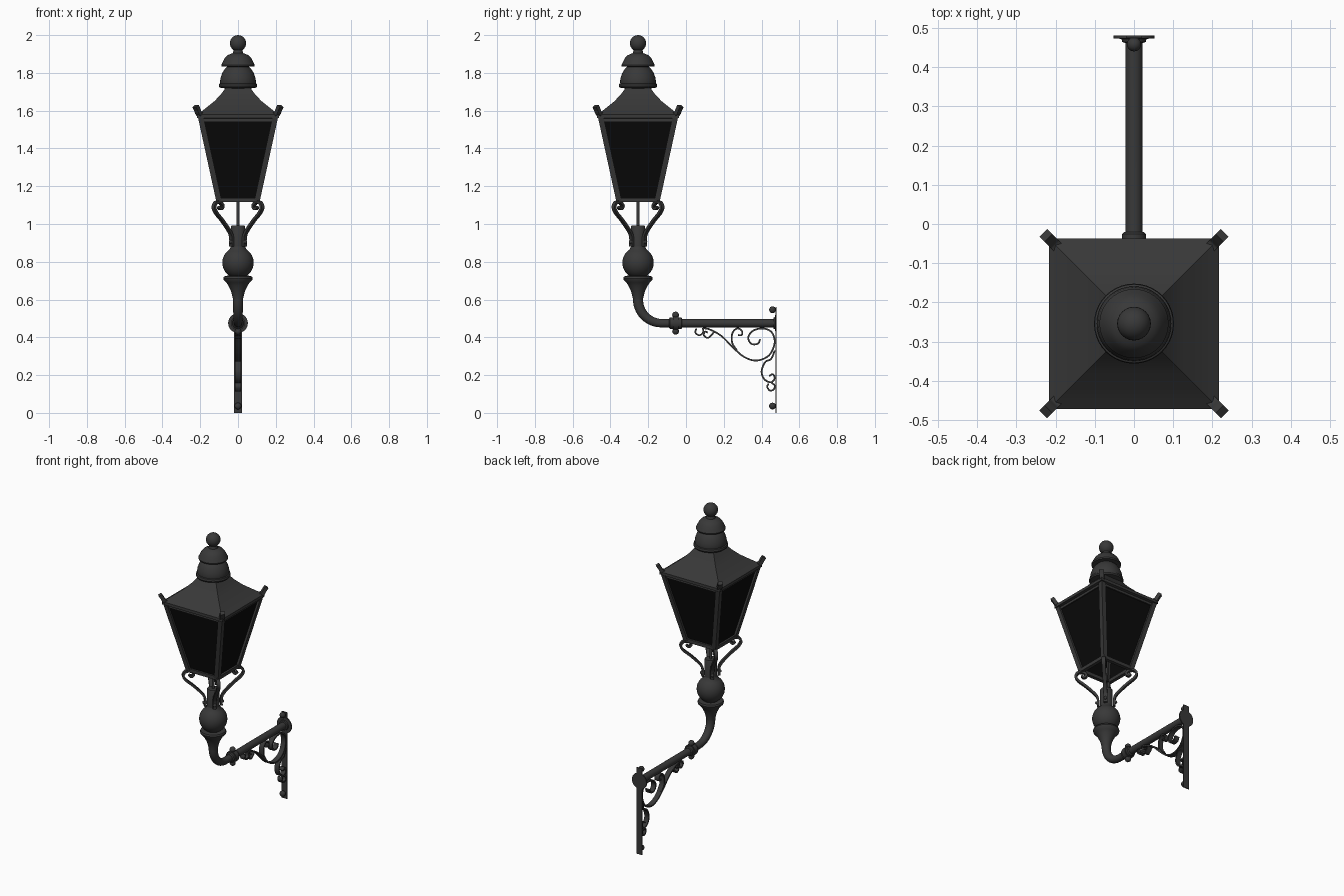
import bpy, bmesh, math
from mathutils import Vector, Matrix

if "Cube" in bpy.data.objects:
    bpy.data.objects.remove(bpy.data.objects["Cube"])

CY = -0.254  # lantern axis in y

def mat(name, c):
    m = bpy.data.materials.new(name)
    m.diffuse_color = (c, c, c, 1)
    m.use_nodes = True
    m.node_tree.nodes["Principled BSDF"].inputs["Base Color"].default_value = m.diffuse_color
    return m

IRON = mat("dark_iron", 0.04)
GLASS = mat("black_glass", 0.003)

def finish(name, bm, material=IRON, angle=35, recalc=True):
    if recalc:
        bmesh.ops.recalc_face_normals(bm, faces=bm.faces)
    me = bpy.data.meshes.new(name)
    bm.to_mesh(me)
    bm.free()
    ob = bpy.data.objects.new(name, me)
    bpy.context.collection.objects.link(ob)
    me.materials.append(material)
    bpy.ops.object.select_all(action='DESELECT')
    ob.select_set(True)
    bpy.context.view_layer.objects.active = ob
    bpy.ops.object.shade_smooth_by_angle(angle=math.radians(angle))
    return ob

def loft(bm, rings, closed_ends=True):
    rows = [[bm.verts.new(p) for p in r] for r in rings]
    n = len(rows[0])
    for a, b in zip(rows, rows[1:]):
        for i in range(n):
            j = (i + 1) % n
            bm.faces.new((a[i], a[j], b[j], b[i]))
    if closed_ends:
        bm.faces.new(rows[0][::-1])
        bm.faces.new(rows[-1])

def lathe(name, profile, matrix=None, sides=40):
    # profile of (radius, height) turned about local z
    matrix = matrix or Matrix.Translation((0, CY, 0))
    bm = bmesh.new()
    loft(bm, [[matrix @ Vector((r * math.cos(2 * math.pi * i / sides),
                                r * math.sin(2 * math.pi * i / sides), z))
               for i in range(sides)] for r, z in profile])
    return finish(name, bm)

def square(hw, z):
    return [Vector((sx * hw, CY + sy * hw, z)) for sx, sy in ((-1, -1), (1, -1), (1, 1), (-1, 1))]

def sphere(name, center, r):
    bm = bmesh.new()
    bmesh.ops.create_uvsphere(bm, u_segments=24, v_segments=14, radius=r,
                              matrix=Matrix.Translation(center))
    return finish(name, bm)

def box(name, center, size):
    bm = bmesh.new()
    bmesh.ops.create_cube(bm, size=1, matrix=Matrix.Translation(center) @ Matrix.Diagonal((*size, 1)))
    return finish(name, bm)

def smooth_path(pts, steps=6):
    # Catmull-Rom through the given points
    p = [Vector(q) for q in pts]
    p = [2 * p[0] - p[1]] + p + [2 * p[-1] - p[-2]]
    out = []
    for a, b, c, d in zip(p, p[1:], p[2:], p[3:]):
        for k in range(steps):
            t = k / steps
            out.append(0.5 * (2 * b + (c - a) * t + (2 * a - 5 * b + 4 * c - d) * t * t
                              + (3 * b - a - 3 * c + d) * t ** 3))
    return out + [p[-2]]

def ribbon(name, pts, origin, direction, thick, width):
    # flat bar bent along a path in the vertical plane of "direction"
    path = smooth_path(pts)
    d = Vector(direction).normalized()
    up = Vector((0, 0, 1))
    side = d.cross(up) * width / 2
    rings = []
    for i, p in enumerate(path):
        t = (path[min(i + 1, len(path) - 1)] - path[max(i - 1, 0)]).normalized()
        n = (d * -t.y + up * t.x) * thick / 2
        c = Vector(origin) + d * p.x + up * p.y
        rings.append([c + n + side, c + n - side, c - n - side, c - n + side])
    bm = bmesh.new()
    loft(bm, rings)
    return finish(name, bm)

def bar(name, a, b, half):
    # square-section bar with horizontal ends
    bm = bmesh.new()
    loft(bm, [[Vector(c) + Vector((sx * half, sy * half, 0))
               for sx, sy in ((-1, -1), (1, -1), (1, 1), (-1, 1))] for c in (a, b)])
    return finish(name, bm)

# roof: concave four-sided hood with eaves
bm = bmesh.new()
loft(bm, [square(*p) for p in ((0.2, 1.557), (0.217, 1.562), (0.217, 1.58), (0.19, 1.598), (0.165, 1.618),
                               (0.125, 1.65), (0.09, 1.687), (0.06, 1.728))])
finish("roof", bm, angle=30)

# domed vent, cap and ball finial
lathe("vent_dome", [(0.05, 1.715), (0.098, 1.722), (0.102, 1.73), (0.1, 1.742), (0.094, 1.745),
                    (0.095, 1.755), (0.092, 1.775), (0.083, 1.8), (0.07, 1.82), (0.058, 1.832),
                    (0.056, 1.84)])
lathe("vent_cap", [(0.05, 1.832), (0.086, 1.834), (0.088, 1.842), (0.08, 1.858), (0.07, 1.878),
                   (0.056, 1.893), (0.04, 1.9), (0.027, 1.905), (0.022, 1.93)])
sphere("ball_finial", (0, CY, 1.957), 0.043)

# glass panes
bm = bmesh.new()
loft(bm, [square(0.102, 1.13), square(0.2, 1.565)], closed_ends=False)
finish("glass_panes", bm, GLASS)

# corner posts, ears, rails and scroll brackets
for k, (sx, sy) in enumerate(((-1, -1), (1, -1), (1, 1), (-1, 1))):
    bar(f"corner_post_{k}", (sx * 0.1, CY + sy * 0.1, 1.12), (sx * 0.197, CY + sy * 0.197, 1.565), 0.015)
    ribbon(f"corner_ear_{k}", [(0.27, 1.575), (0.293, 1.585), (0.305, 1.605), (0.318, 1.625)],
           (0, CY, 0), (sx, sy, 0), 0.022, 0.028)
    ribbon(f"scroll_bracket_{k}", [(0.048, 0.88), (0.049, 0.93), (0.067, 0.965), (0.12, 1.02), (0.165, 1.06),
                                   (0.18, 1.09), (0.165, 1.114), (0.135, 1.114), (0.117, 1.095),
                                   (0.13, 1.08), (0.145, 1.09)],
           (0, CY, 0), (sx, sy, 0), 0.014, 0.022)
    sphere(f"bracket_bolt_{k}", (sx * 0.039, CY + sy * 0.039, 0.905), 0.01)
    for part, h, z, s in (("bottom", 0.105, 1.127, 0.022), ("top", 0.192, 1.553, 0.02)):
        if sx == sy:
            box(f"{part}_rail_x_{k}", (0, CY + sy * h, z), (2 * h + s, s, s))
            box(f"{part}_rail_y_{k}", (sx * h, CY, z), (s, 2 * h + s, s))

# supply rod, collar and turned column
lathe("supply_rod", [(0.008, 0.98), (0.008, 1.14)], sides=16)
lathe("collar", [(0.038, 0.86), (0.038, 0.985), (0.034, 0.992)])
ball = [(0.083 * math.cos(a), 0.795 + 0.083 * math.sin(a))
        for a in (math.radians(d) for d in range(-60, 66, 9))]
lathe("column", [(0.025, 0.585), (0.028, 0.61), (0.037, 0.645), (0.052, 0.675), (0.062, 0.69),
                 (0.075, 0.702), (0.078, 0.712), (0.074, 0.722), (0.055, 0.727)] + ball + [(0.036, 0.885)])

# elbow and horizontal arm
bm = bmesh.new()
R, zc = 0.125, 0.475
spine = [(Vector((0, CY, 0.6)), 0)] + [
    (Vector((0, CY + R - R * math.cos(a), zc + R - R * math.sin(a))), a)
    for a in (math.radians(d) for d in range(0, 91, 6))][1:] + [(Vector((0, 0.472, zc)), math.pi / 2)]
rings = []
for c, a in spine:
    n = Vector((0, math.cos(a), math.sin(a)))
    r = 0.027 - 0.005 * a / (math.pi / 2)
    rings.append([c + r * (math.cos(t) * Vector((1, 0, 0)) + math.sin(t) * n)
                  for t in (2 * math.pi * i / 28 for i in range(28))])
loft(bm, rings)
finish("arm", bm)

# arm coupling with bolts
along_y = Matrix.Translation((0, 0, zc)) @ Matrix.Rotation(-math.pi / 2, 4, 'X')
lathe("arm_coupling", [(0.024, -0.09), (0.03, -0.085), (0.03, -0.07), (0.037, -0.07), (0.037, -0.04),
                       (0.03, -0.04), (0.03, -0.025), (0.024, -0.02)], along_y)
for s in (-1, 1):
    sphere("coupling_bolt", (0, -0.055, zc + s * 0.043), 0.018)

# wall plate, rosette and bolts
box("wall_plate", (0, 0.477, 0.28), (0.042, 0.006, 0.56))
lathe("wall_rosette", [(0.024, 0.462), (0.03, 0.464), (0.032, 0.472), (0.052, 0.473), (0.052, 0.48)], along_y)
for z in (0.036, 0.546):
    sphere("wall_bolt", (0, 0.458, z), 0.018)

# scrollwork under the arm
scrolls = {
    "main_scroll": [(0.09, 0.449), (0.13, 0.44), (0.19, 0.405), (0.25, 0.345), (0.31, 0.295), (0.375, 0.277),
                    (0.44, 0.305), (0.469, 0.37), (0.455, 0.425), (0.41, 0.447), (0.355, 0.435),
                    (0.33, 0.4), (0.345, 0.366), (0.38, 0.366), (0.393, 0.39)],
    "upper_scroll": [(0.27, 0.33), (0.245, 0.37), (0.245, 0.42), (0.27, 0.447), (0.295, 0.435),
                     (0.295, 0.412), (0.275, 0.412)],
    "small_scroll": [(0.15, 0.432), (0.135, 0.412), (0.115, 0.397), (0.095, 0.41), (0.1, 0.43), (0.115, 0.425)],
    "end_scroll": [(0.09, 0.449), (0.09, 0.425), (0.07, 0.411), (0.05, 0.425), (0.055, 0.447)],
    "lower_scroll": [(0.47, 0.33), (0.45, 0.285), (0.42, 0.27), (0.4, 0.22), (0.415, 0.178), (0.45, 0.162),
                     (0.469, 0.182), (0.46, 0.205), (0.44, 0.195)],
    "bottom_scroll": [(0.45, 0.162), (0.469, 0.145), (0.465, 0.125), (0.445, 0.118), (0.43, 0.137), (0.437, 0.155)],
}
for name, pts in scrolls.items():
    ribbon(name, pts, (0, 0, 0), (0, 1, 0), 0.009, 0.032)
